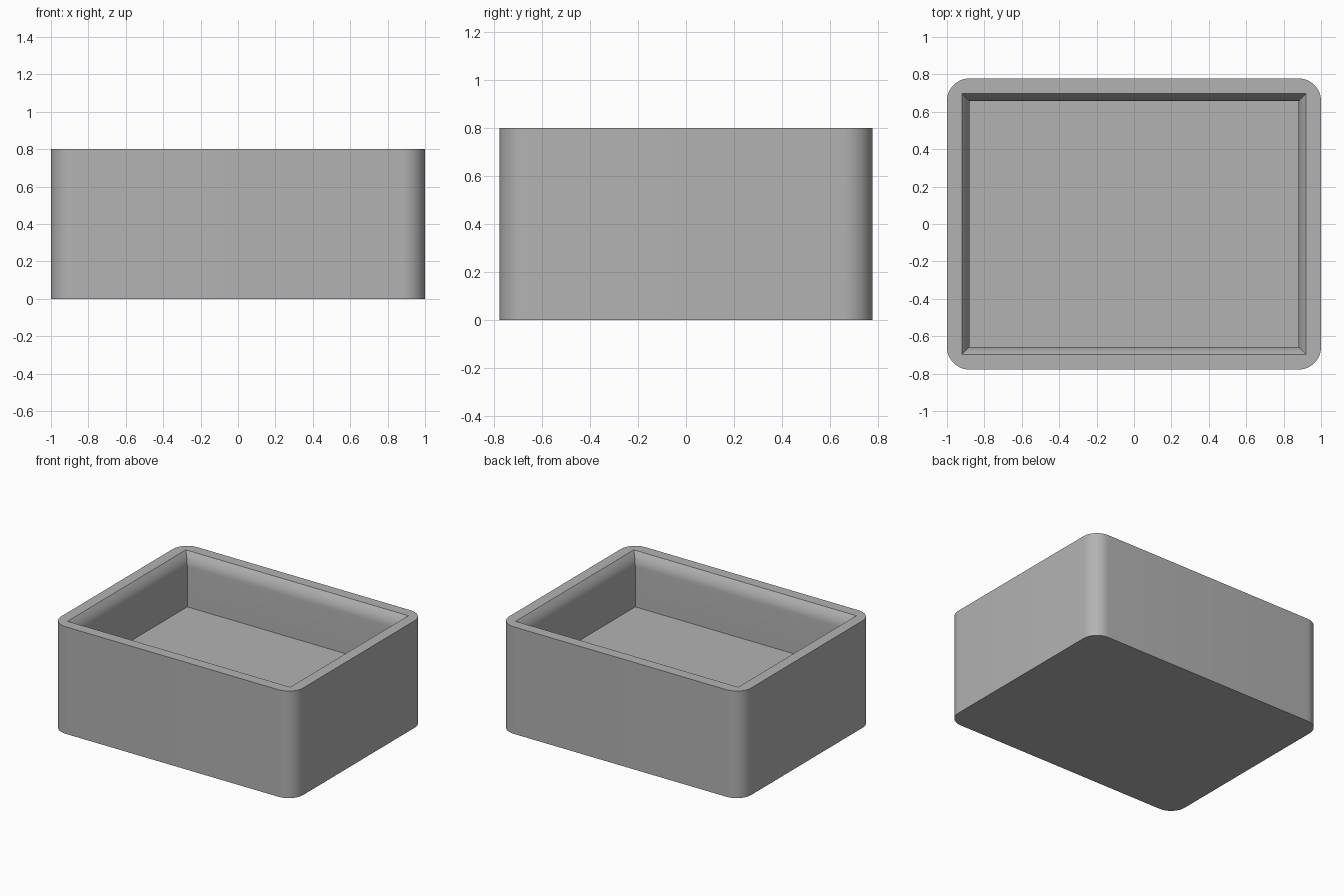
import bpy, bmesh
from math import cos, sin, pi, radians

if "Cube" in bpy.data.objects:
    bpy.data.objects.remove(bpy.data.objects["Cube"])

HALF_X, HALF_Y, HEIGHT = 1.0, 0.778, 0.8
RADIUS, STEPS = 0.12, 12
FLOOR_Z, RIM = 0.4, 0.08
LIP, LIP_DEPTH, LIP_STEPS = 0.04, 0.1, 6

grey = bpy.data.materials.new("plain grey")
grey.use_nodes = True
colour = (0.45, 0.45, 0.45, 1)
grey.diffuse_color = colour
grey.node_tree.nodes["Principled BSDF"].inputs["Base Color"].default_value = colour

bm = bmesh.new()


def ring(points, z):
    return [bm.verts.new((x, y, z)) for x, y in points]


def bridge(a, b):
    """Join two rings with quads, facing outwards when b is above a."""
    for i in range(len(a)):
        j = (i + 1) % len(a)
        bm.faces.new((a[i], a[j], b[j], b[i]))


def rectangle(inset):
    x, y = HALF_X - inset, HALF_Y - inset
    return [(x, y), (-x, y), (-x, -y), (x, -y)]


# Rounded outline, one arc per corner
outline = []
for k, (sx, sy) in enumerate([(1, 1), (-1, 1), (-1, -1), (1, -1)]):
    for i in range(STEPS + 1):
        a = (k + i / STEPS) * pi / 2
        outline.append((sx * (HALF_X - RADIUS) + RADIUS * cos(a),
                        sy * (HALF_Y - RADIUS) + RADIUS * sin(a)))

# Outer wall and underside
base, top = ring(outline, 0), ring(outline, HEIGHT)
bridge(base, top)
bm.faces.new(base[::-1])

# Cavity: flared lip curving into straight walls
levels = []
for i in range(LIP_STEPS + 1):
    t = 1 - i / LIP_STEPS
    levels.append(ring(rectangle(RIM + LIP * (1 - t * t)),
                       HEIGHT - LIP_DEPTH * (1 - t)))
levels.append(ring(rectangle(RIM + LIP), FLOOR_Z))
for upper, lower in zip(levels, levels[1:]):
    bridge(upper, lower)
bm.faces.new(levels[-1])

# Flat rim: a fan at each corner and a quad along each side
mouth, n = levels[0], STEPS + 1
for k in range(4):
    arc = top[k * n:(k + 1) * n]
    for p, q in zip(arc, arc[1:]):
        bm.faces.new((p, q, mouth[k]))
    m = (k + 1) % 4
    bm.faces.new((arc[-1], top[m * n], mouth[m], mouth[k]))

bmesh.ops.recalc_face_normals(bm, faces=bm.faces)
mesh = bpy.data.meshes.new("open_box")
bm.to_mesh(mesh)
bm.free()
mesh.materials.append(grey)
box = bpy.data.objects.new("open_box", mesh)
bpy.context.collection.objects.link(box)
bpy.context.view_layer.objects.active = box
box.select_set(True)
bpy.ops.object.shade_smooth_by_angle(angle=radians(30))
